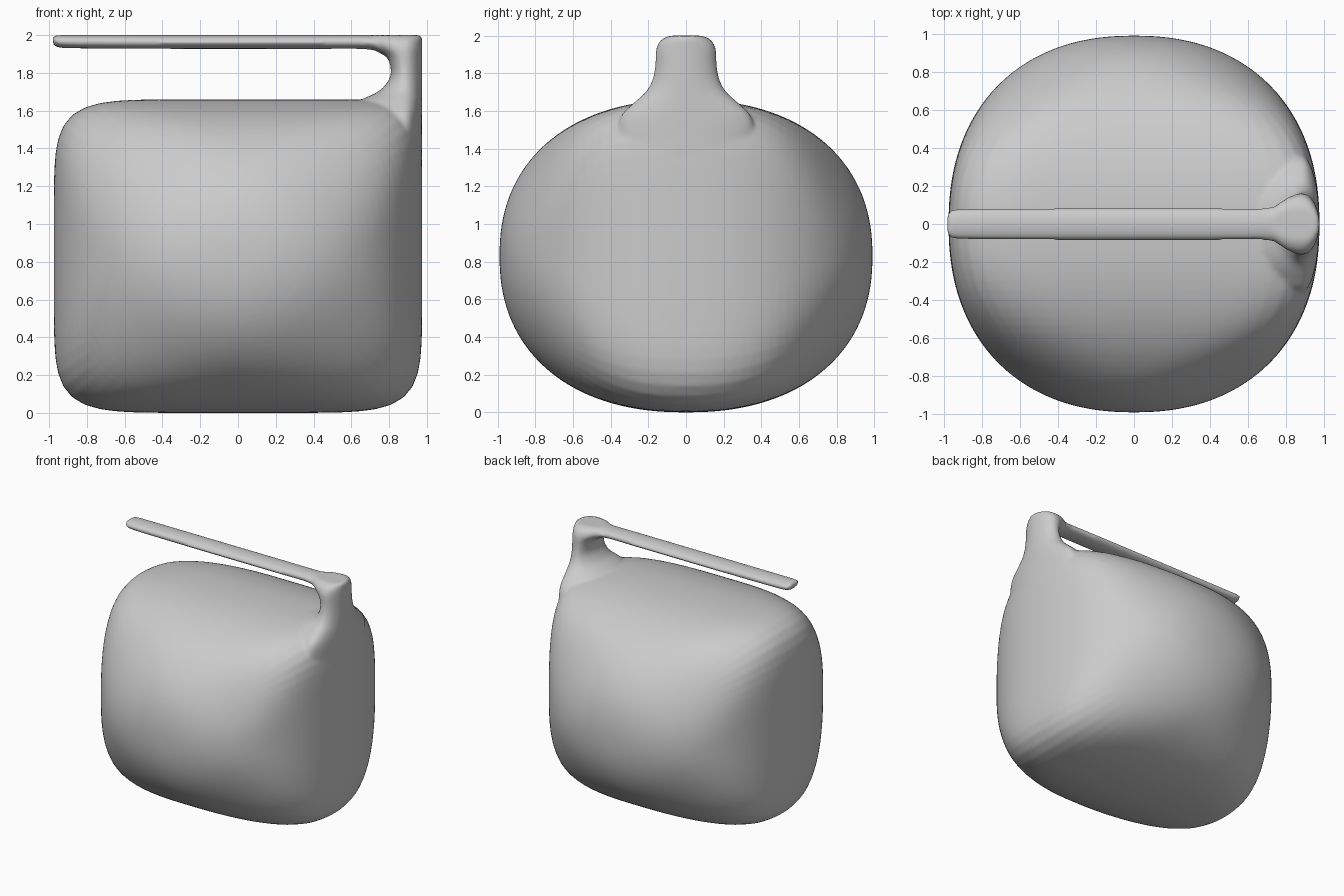
import bpy
import bmesh
from math import cos, sin, pi

if "Cube" in bpy.data.objects:
    bpy.data.objects.remove(bpy.data.objects["Cube"])

SIDES = 96


def loft(bm, rings):
    """Skin a list of closed point rings and cap both ends."""
    loops = [[bm.verts.new(p) for p in ring] for ring in rings]
    for a, b in zip(loops, loops[1:]):
        for i in range(len(a)):
            j = (i + 1) % len(a)
            bm.faces.new((a[i], a[j], b[j], b[i]))
    bm.faces.new(loops[0][::-1])
    bm.faces.new(loops[-1])


def smoothed(stations, steps=6):
    """Catmull-Rom interpolation of section stations."""
    pts = [stations[0]] + stations + [stations[-1]]
    out = []
    for p0, p1, p2, p3 in zip(pts, pts[1:], pts[2:], pts[3:]):
        for k in range(steps):
            t = k / steps
            out.append([b + 0.5 * t * (c - a + t * (2*a - 5*b + 4*c - d + t * (3*(b - c) + d - a)))
                        for a, b, c, d in zip(p0, p1, p2, p3)])
    return out + [stations[-1]]


def body_ring(t):
    """Cushion contour: round near the poles, squarish at the rim."""
    s = max(sin(t), 0.004)
    depth = (1 - s ** 2.25) ** (1 / 2.25) * (1 if t < pi / 2 else -1)
    ring = []
    for i in range(SIDES):
        a = 2 * pi * i / SIDES
        c, d = cos(a), sin(a)
        corner = 8.5 if c > 0 and d > 0 else 4.6    # tighter corner under the neck
        n = 2 + corner * s ** 7
        r = s * (abs(c) ** n + abs(d) ** n) ** (-1 / n)
        ring.append((0.975 * r * c, 0.99 * depth, 0.83 + 0.83 * r * d))
    return ring


def neck_ring(z, left, half_y):
    """Horizontal section, widest near the flush outer edge."""
    peak, right = 0.88, 0.975
    ring = []
    for i in range(48):
        c, d = cos(2 * pi * i / 48), sin(2 * pi * i / 48)
        ring.append((peak + c * (right - peak if c > 0 else peak - left), half_y * d, z))
    return ring


def bar_ring(x, bottom, half_y):
    """Upright oval section with its top at full height."""
    mid, h = (2 + bottom) / 2, (2 - bottom) / 2
    return [(x, half_y * cos(2 * pi * i / 32), mid + h * sin(2 * pi * i / 32)) for i in range(32)]


bm = bmesh.new()

# Inflated cushion body
loft(bm, [body_ring(pi * k / 64) for k in range(65)])

# Neck rising from the corner: height, left edge, half width
neck = [(1.38, 0.60, 0.34), (1.50, 0.58, 0.36), (1.58, 0.58, 0.34), (1.64, 0.62, 0.28),
        (1.70, 0.74, 0.215), (1.75, 0.79, 0.185), (1.80, 0.81, 0.17), (1.86, 0.80, 0.163),
        (1.90, 0.775, 0.162), (1.94, 0.72, 0.155), (1.975, 0.70, 0.135), (2.0, 0.70, 0.09)]
loft(bm, [neck_ring(*s) for s in smoothed(neck)])

# Slim cantilevered bar: position, underside, half width
bar = [(-0.98, 1.95, 0.055), (-0.955, 1.936, 0.075), (-0.85, 1.93, 0.083), (-0.3, 1.927, 0.085),
       (0.4, 1.927, 0.085), (0.68, 1.925, 0.085), (0.76, 1.90, 0.105), (0.82, 1.86, 0.13),
       (0.90, 1.82, 0.155)]
loft(bm, [bar_ring(*s) for s in smoothed(bar)])

bmesh.ops.recalc_face_normals(bm, faces=bm.faces)
mesh = bpy.data.meshes.new("handled_cushion")
bm.to_mesh(mesh)
bm.free()
obj = bpy.data.objects.new("handled_cushion", mesh)
bpy.context.collection.objects.link(obj)

# Single grey finish
grey = bpy.data.materials.new("plain_grey")
grey.diffuse_color = (0.6, 0.6, 0.6, 1)
grey.use_nodes = True
grey.node_tree.nodes["Principled BSDF"].inputs["Base Color"].default_value = grey.diffuse_color
mesh.materials.append(grey)

# Fuse the parts into one skin and soften the joints
remesh = obj.modifiers.new("fuse", 'REMESH')
remesh.mode = 'VOXEL'
remesh.voxel_size = 0.014
remesh.use_smooth_shade = True
soften = obj.modifiers.new("soften", 'SMOOTH')
soften.factor = 0.5
soften.iterations = 5
